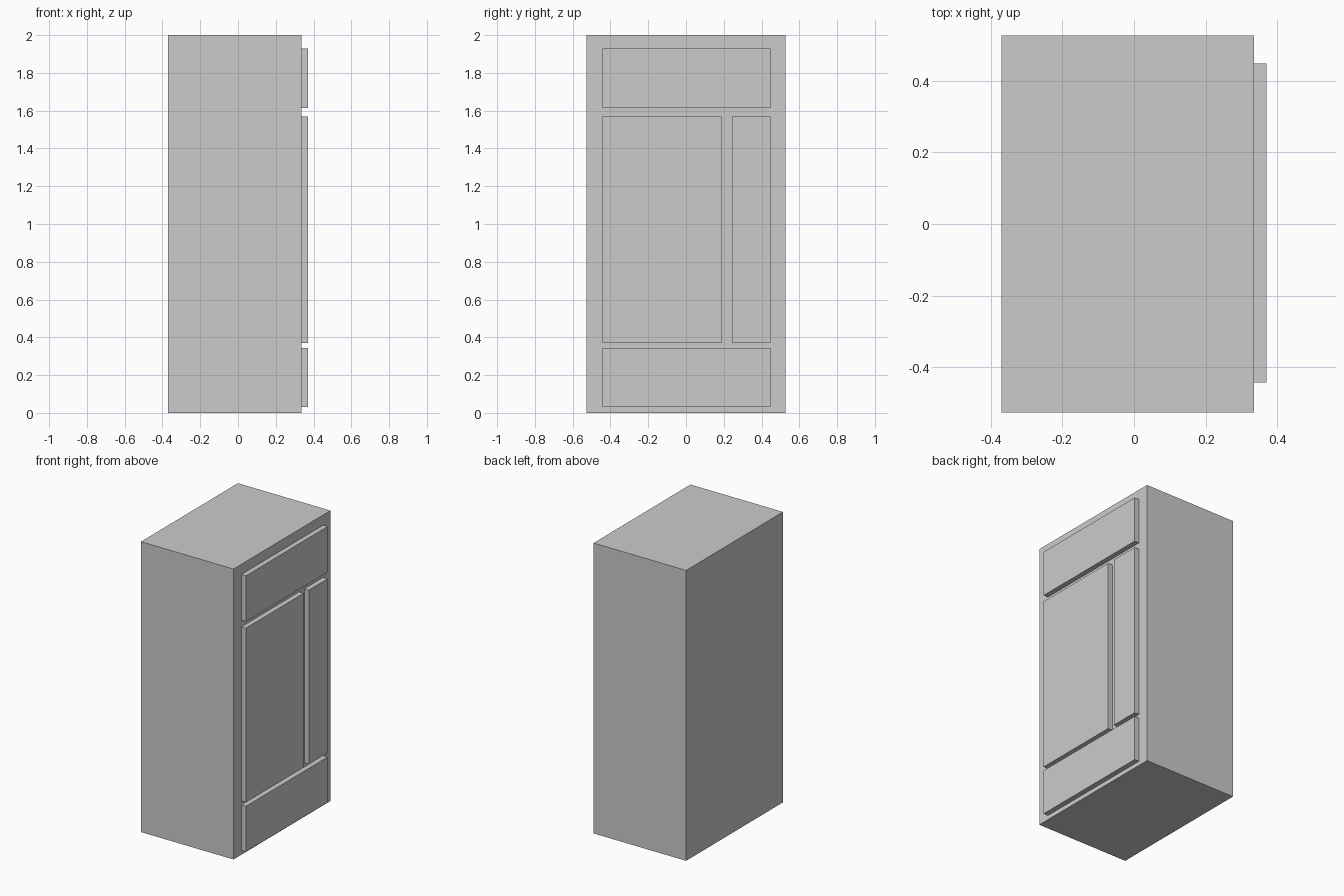
import bpy
import bmesh
from mathutils import Vector

if "Cube" in bpy.data.objects:
    bpy.data.objects.remove(bpy.data.objects["Cube"])


def box(name, lo, hi):
    """Axis-aligned box between two opposite corners."""
    lo, hi = Vector(lo), Vector(hi)
    bm = bmesh.new()
    bmesh.ops.create_cube(bm, size=1)
    bmesh.ops.scale(bm, vec=hi - lo, verts=bm.verts)
    mesh = bpy.data.meshes.new(name)
    bm.to_mesh(mesh)
    bm.free()
    obj = bpy.data.objects.new(name, mesh)
    obj.location = (lo + hi) / 2
    bpy.context.collection.objects.link(obj)
    return obj


BACK, FACE, FRONT = -0.37, 0.335, 0.37   # x of cabinet back, cabinet face, panel fronts
HALF_WIDTH, HEIGHT = 0.527, 2.0
LEFT, RIGHT = -0.442, 0.448              # y limits shared by the panels

# Cabinet carcass
box("cabinet_body", (BACK, -HALF_WIDTH, 0), (FACE, HALF_WIDTH, HEIGHT))

# Raised drawers and doors: y range, z range
panels = {
    "top_drawer": (LEFT, RIGHT, 1.615, 1.93),
    "large_door": (LEFT, 0.188, 0.37, 1.57),
    "narrow_door": (0.243, RIGHT, 0.37, 1.57),
    "bottom_drawer": (LEFT, RIGHT, 0.03, 0.343),
}
for name, (y0, y1, z0, z1) in panels.items():
    box(name, (FACE, y0, z0), (FRONT, y1, z1))
